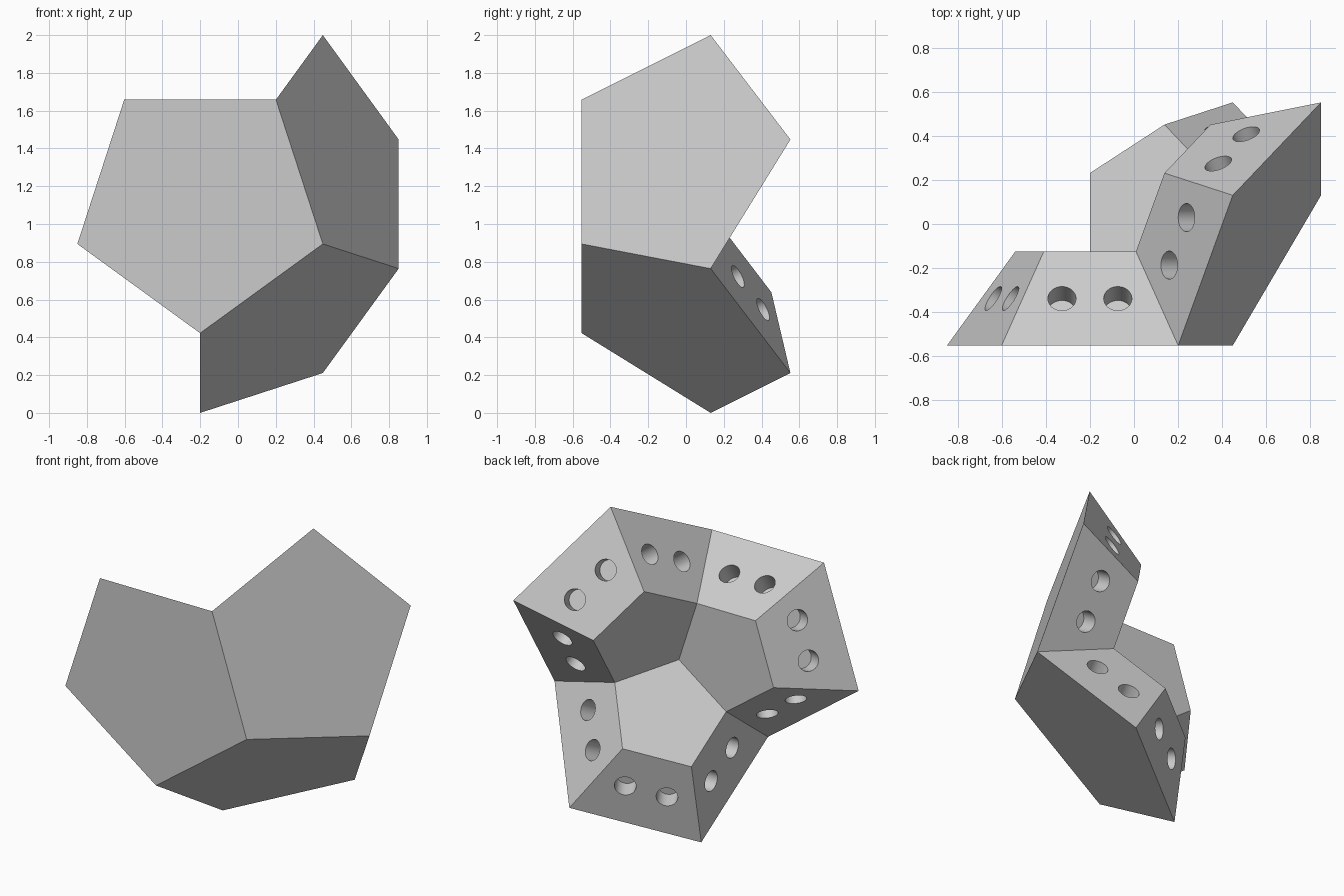
import bpy, bmesh
from math import pi, sin, cos, tan, radians
from mathutils import Vector, Matrix

cube = bpy.data.objects.get("Cube")
if cube:
    bpy.data.objects.remove(cube)

EDGE = 0.8032                                   # outer pentagon edge
RADIUS = EDGE / (2 * sin(pi / 5))               # pentagon circumradius
DEPTH = 1.1135 * EDGE                           # solid centre to face
CENTRE = Vector((-0.2007, 0.3417, 1.1055))
INNER = 0.522                                   # inner face scale
HOLE_R, HOLE_DEPTH, HOLE_OFFSET = 0.064, 0.12, 0.127

grey = bpy.data.materials.new("plain grey")
grey.use_nodes = True
colour = (0.6, 0.6, 0.6, 1)
grey.diffuse_color = colour
grey.node_tree.nodes["Principled BSDF"].inputs["Base Color"].default_value = colour


def make_object(name, bm):
    bmesh.ops.recalc_face_normals(bm, faces=bm.faces)
    mesh = bpy.data.meshes.new(name)
    bm.to_mesh(mesh)
    bm.free()
    obj = bpy.data.objects.new(name, mesh)
    bpy.context.collection.objects.link(obj)
    mesh.materials.append(grey)
    return obj


def build_segment(name, outer):
    """Pentagonal frustum tapering to the centre, with two sockets per wall."""
    bm = bmesh.new()
    rings = [[bm.verts.new(CENTRE + v * s) for v in outer] for s in (1, INNER)]
    for ring in rings:
        bm.faces.new(ring)
    for i in range(5):
        j = (i + 1) % 5
        bm.faces.new((rings[0][i], rings[0][j], rings[1][j], rings[1][i]))
    body = make_object(name, bm)

    # Cylindrical socket cutters along every wall
    bm = bmesh.new()
    for i in range(5):
        a, b = outer[i], outer[(i + 1) % 5]
        normal = a.cross(b).normalized()
        along = (b - a).normalized()
        middle = CENTRE + (a + b) / 2 * (1 + INNER) / 2
        turn = normal.to_track_quat('Z', 'Y').to_matrix().to_4x4()
        for side in (-1, 1):
            place = Matrix.Translation(middle + along * side * HOLE_OFFSET) @ turn
            bmesh.ops.create_cone(bm, cap_ends=True, segments=40, radius1=HOLE_R,
                                  radius2=HOLE_R, depth=2 * HOLE_DEPTH, matrix=place)
    cutter = make_object("socket_cutter", bm)
    cutter.hide_render = True

    mod = body.modifiers.new("sockets", 'BOOLEAN')
    mod.operation, mod.solver, mod.object = 'DIFFERENCE', 'EXACT', cutter
    bpy.ops.object.select_all(action='DESELECT')
    body.select_set(True)
    bpy.context.view_layer.objects.active = body
    bpy.ops.object.modifier_apply(modifier=mod.name)
    bpy.data.objects.remove(cutter)
    bpy.ops.object.shade_smooth_by_angle(angle=radians(30))


def mirrored(points, a, b):
    """Reflect points in the plane through the centre and edge a-b."""
    n = a.cross(b).normalized()
    return [p - 2 * p.dot(n) * n for p in reversed(points)]


# Front pentagon, corners listed so that walls face outward
front = [Vector((RADIUS * cos(t), -DEPTH, RADIUS * sin(t)))
         for t in (radians(54 + 72 * k) for k in range(5))]
build_segment("front_segment", front)
build_segment("upper_right_segment", mirrored(front, front[4], front[0]))
build_segment("lower_right_segment", mirrored(front, front[3], front[4]))
